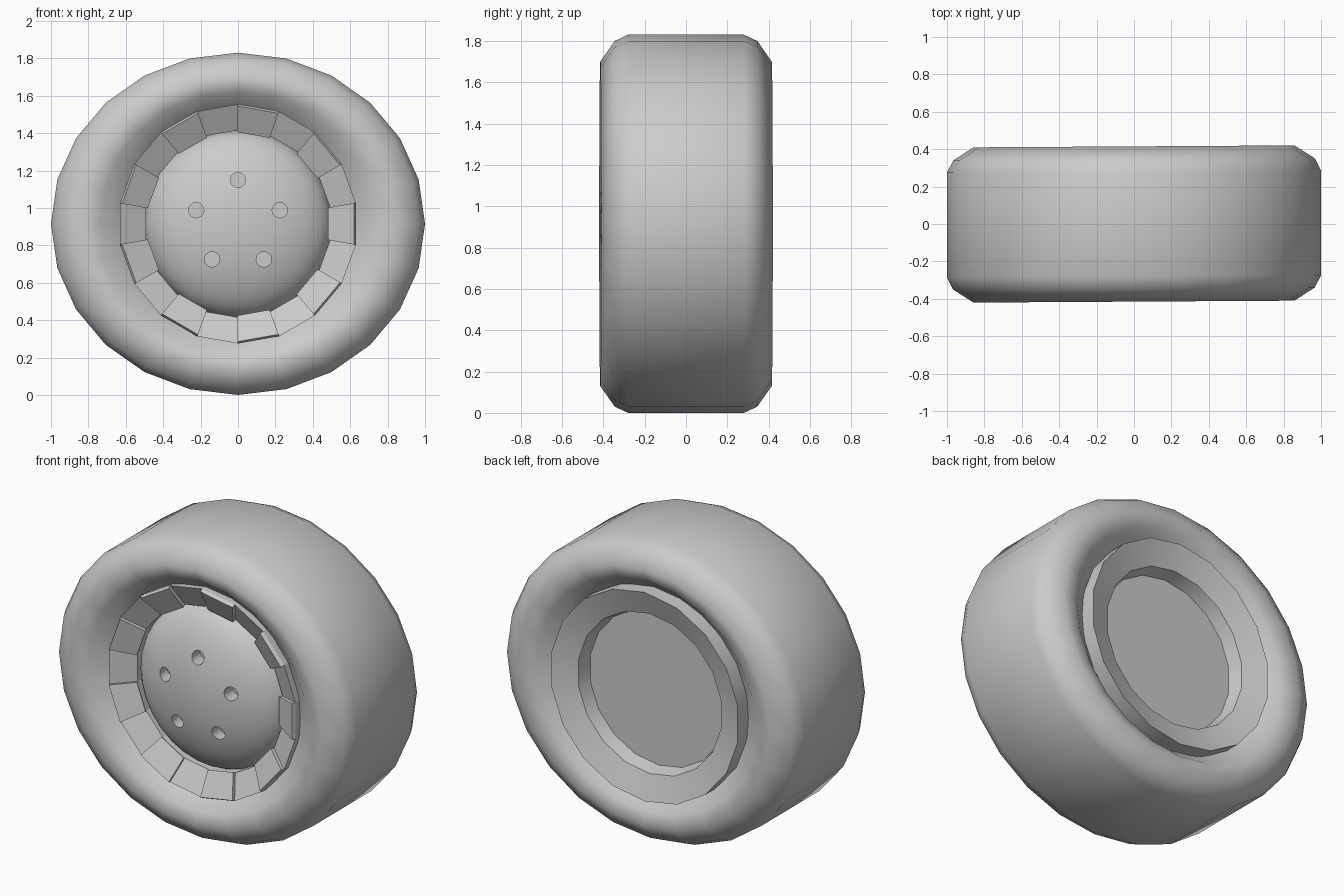
import bpy, bmesh, math
from mathutils import Vector, Matrix

cube = bpy.data.objects.get("Cube")
if cube:
    bpy.data.objects.remove(cube)

CZ = 0.915      # axle height
SQUASH = 0.915  # height of the tyre relative to its width

grey = bpy.data.materials.new("plain grey")
grey.use_nodes = True
grey.diffuse_color = (0.6, 0.6, 0.6, 1)
grey.node_tree.nodes["Principled BSDF"].inputs["Base Color"].default_value = (0.6, 0.6, 0.6, 1)


def finish(name, bm, angle=None):
    bmesh.ops.recalc_face_normals(bm, faces=bm.faces)
    mesh = bpy.data.meshes.new(name)
    bm.to_mesh(mesh)
    bm.free()
    mesh.materials.append(grey)
    ob = bpy.data.objects.new(name, mesh)
    bpy.context.collection.objects.link(ob)
    bpy.ops.object.select_all(action='DESELECT')
    ob.select_set(True)
    bpy.context.view_layer.objects.active = ob
    if angle:
        bpy.ops.object.shade_smooth_by_angle(angle=math.radians(angle))
    return ob


def lathe(profile, sides, closed=False):
    """Turn (radius, y, height scale) points about the axle; radius 0 makes a pole."""
    bm = bmesh.new()
    rings = []
    for r, y, k in profile:
        if r == 0:
            rings.append([bm.verts.new((0, y, CZ))] * sides)
            continue
        angles = [math.tau * i / sides for i in range(sides)]
        rings.append([bm.verts.new((r * math.sin(a), y, CZ + k * r * math.cos(a))) for a in angles])
    pairs = list(zip(rings, rings[1:]))
    if closed:
        pairs.append((rings[-1], rings[0]))
    for a, b in pairs:
        for i in range(sides):
            j = (i + 1) % sides
            bm.faces.new(list(dict.fromkeys((a[i], a[j], b[j], b[i]))))
    return bm


# Tyre: slightly squashed tread, sidewalls dipping in to the round rim
half = [(0.63, 0.30, 1), (0.74, 0.385, 0.955), (0.858, 0.415, SQUASH),
        (0.967, 0.345, SQUASH), (1.0, 0.28, SQUASH)]
profile = [(r, -y, k) for r, y, k in half] + [(r, y, k) for r, y, k in reversed(half)]
bm = lathe(profile, 24)
for v in bm.verts:
    v.co.y += 0.006 * v.co.x
finish("tyre", bm, 60)

# Front rim: funnel with every other panel raised
bm = lathe([(0.64, -0.30, 1), (0.64, -0.345, 1), (0.5, -0.27, 1), (0.5, -0.15, 1)], 18)
bmesh.ops.recalc_face_normals(bm, faces=bm.faces)
bm.faces.ensure_lookup_table()
for panel in [bm.faces[18 + i] for i in range(0, 18, 2)]:
    normal = panel.normal.copy()
    if normal.y > 0:
        normal.negate()
    lifted = bmesh.ops.extrude_discrete_faces(bm, faces=[panel])["faces"][0]
    base = [v.co.copy() for v in lifted.verts]
    for v in lifted.verts:
        v.co += normal * 0.022
    # side walls of the raised panel
    tops = list(lifted.verts)
    feet = [bm.verts.new(c) for c in base]
    for i in range(4):
        j = (i + 1) % 4
        bm.faces.new((feet[i], feet[j], tops[j], tops[i]))
    bm.faces.new(feet)
bmesh.ops.remove_doubles(bm, verts=bm.verts, dist=0.0001)
finish("front_rim", bm)

# Hub dome
steps = 10
arc = [math.pi / 2 * i / steps for i in range(steps + 1)]
dome = [(0.5 * math.sin(a) if a else 0, -0.195 - 0.22 * math.cos(a), 1) for a in arc]
hub = finish("hub_dome", lathe(dome + [(0, -0.15, 1)], 32), 40)

# Five bolt holes cut into the dome
bm = bmesh.new()
for i in range(5):
    a = math.tau * i / 5
    place = Matrix.Translation((0.235 * math.sin(a), -0.38, CZ + 0.235 * math.cos(a)))
    bmesh.ops.create_cone(bm, cap_ends=True, segments=16, radius1=0.041, radius2=0.041,
                          depth=0.14, matrix=place @ Matrix.Rotation(math.pi / 2, 4, 'X'))
cutter = finish("hole_cutter", bm)
cutter.hide_render = True
cut = hub.modifiers.new("bolt_holes", 'BOOLEAN')
cut.operation = 'DIFFERENCE'
cut.solver = 'EXACT'
cut.object = cutter
bpy.context.view_layer.objects.active = hub
bpy.ops.object.modifier_apply(modifier=cut.name)
bpy.data.objects.remove(cutter)

# Back rim: raised lip, sloping ring and a sunken flat plate
back = [(0.64, 0.28, 1), (0.64, 0.40, 1), (0.49, 0.35, 1), (0.47, 0.265, 1), (0, 0.265, 1)]
finish("back_rim", lathe(back, 18), 30)
